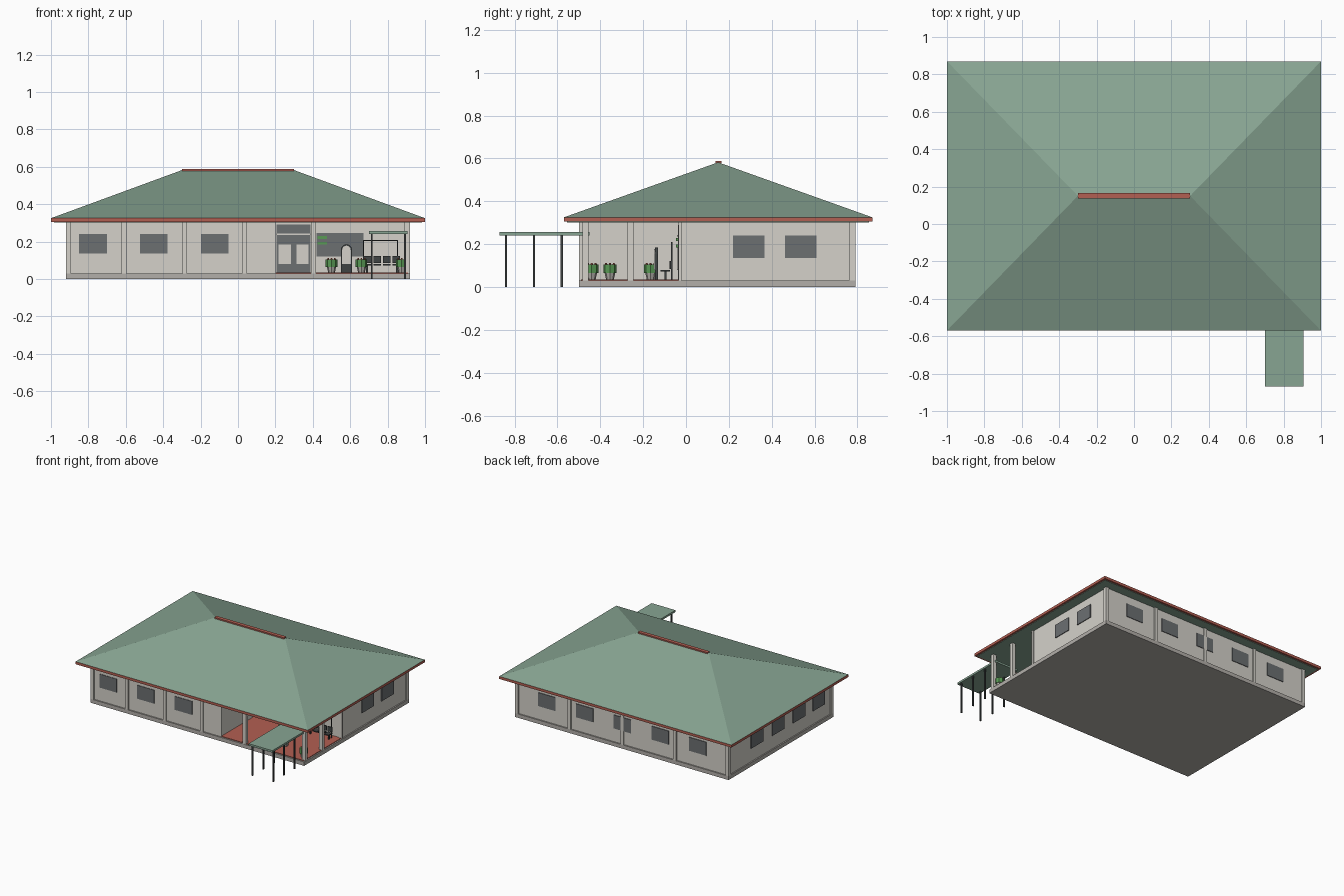
import bpy, bmesh, math
from mathutils import Matrix

cube = bpy.data.objects.get("Cube")
if cube:
    bpy.data.objects.remove(cube, do_unlink=True)


def material(name, r, g, b):
    m = bpy.data.materials.new(name)
    m.use_nodes = True
    m.diffuse_color = (r, g, b, 1)
    m.node_tree.nodes["Principled BSDF"].inputs["Base Color"].default_value = (r, g, b, 1)
    return m


WALL = material("pale plaster", 0.66, 0.64, 0.59)
BASE = material("grey concrete", 0.45, 0.43, 0.4)
ROOF = material("roof green", 0.245, 0.375, 0.29)
RED = material("brick red", 0.45, 0.115, 0.085)
GLASS = material("window grey", 0.15, 0.16, 0.167)
DARK = material("dark metal", 0.05, 0.056, 0.056)
LEAF = material("leaf green", 0.1, 0.32, 0.09)


def finish(name, bm, mat):
    mesh = bpy.data.meshes.new(name)
    bm.to_mesh(mesh)
    bm.free()
    mesh.materials.append(mat)
    ob = bpy.data.objects.new(name, mesh)
    bpy.context.collection.objects.link(ob)
    return ob


def box(name, x, y, z, mat):
    """Box from (low, high) pairs along each axis."""
    bm = bmesh.new()
    mid = [(p[0] + p[1]) / 2 for p in (x, y, z)]
    size = [p[1] - p[0] for p in (x, y, z)]
    bmesh.ops.create_cube(bm, size=1, matrix=Matrix.Translation(mid) @ Matrix.Diagonal((*size, 1)))
    return finish(name, bm, mat)


def drum(name, x, y, z, r1, r2, mat, sides=8):
    bm = bmesh.new()
    bmesh.ops.create_cone(bm, cap_ends=True, segments=sides, radius1=r1, radius2=r2, depth=z[1] - z[0],
                          matrix=Matrix.Translation((x, y, (z[0] + z[1]) / 2)))
    return finish(name, bm, mat)


def around(c, half):
    return (c - half, c + half)


# Floor slab and porch floor
FLOOR, TOP = 0.03, 0.306
box("floor_slab", (-0.92, 0.92), (-0.5, 0.79), (0, FLOOR), BASE)
box("porch_floor", (0.2, 0.91), (-0.49, -0.02), (FLOOR, 0.035), RED)

# Walls: front wing beside the porch, and rear block
box("front_wing_wall", (-0.91, 0.2), (-0.49, 0.1), (FLOOR, TOP), WALL)
box("rear_block_wall", (-0.91, 0.91), (-0.03, 0.78), (FLOOR, TOP), WALL)

# Pillars standing proud of the walls
H = 0.013
for x in (-0.907, -0.61, -0.285, 0.035):
    box("front_pillar", around(x, H), (-0.5, -0.47), (FLOOR, TOP), WALL)
for x in (-0.907, -0.455, 0, 0.455, 0.907):
    box("back_pillar", around(x, H), (0.76, 0.79), (FLOOR, TOP), WALL)
box("side_pillar", (0.89, 0.92), (-0.035, -0.02), (FLOOR, TOP), WALL)
for x, y in ((0.403, -0.485), (0.905, -0.47), (0.905, -0.26)):
    box("porch_column", around(x, 0.014), around(y, 0.014), (FLOOR, TOP), WALL)

# Windows
W, PANE = 0.074, (0.135, 0.24)
for x in (-0.775, -0.45, -0.125):
    box("front_window", around(x, W), (-0.494, -0.488), PANE, GLASS)
for x in (-0.65, -0.325, 0, 0.325, 0.65):
    box("back_window", around(x, W), (0.778, 0.785), PANE, GLASS)
for y in (-0.33, -0.085, 0.17, 0.43):
    box("right_window", (-0.916, -0.909), around(y, W), PANE, GLASS)
for y in (0.293, 0.535):
    box("left_window", (0.909, 0.916), around(y, W), PANE, GLASS)
box("porch_window", (0.42, 0.67), (-0.038, -0.029), (0.12, 0.245), GLASS)

# Entrance door with transom bars and two leaf panels
box("entrance_door", (0.205, 0.388), (-0.038, -0.029), (0.035, 0.29), GLASS)
for x in (0.25, 0.345):
    box("door_panel", around(x, 0.033), (-0.042, -0.036), (0.08, 0.185), WALL)
box("door_transom", (0.205, 0.388), (-0.042, -0.036), (0.235, 0.243), WALL)

# Hipped roof: pyramid-like shell over a red fascia, with a ridge cap
EAVE, RIDGE = 0.325, 0.582
bm = bmesh.new()
corners = [bm.verts.new((x, y, EAVE)) for x, y in ((-1, -0.57), (1, -0.57), (1, 0.87), (-1, 0.87))]
west, east = (bm.verts.new((x, 0.15, RIDGE)) for x in (-0.3, 0.3))
a, b, c, d = corners
for face in ((a, b, east, west), (b, c, east), (c, d, west, east), (d, a, west), (d, c, b, a)):
    bm.faces.new(face)
finish("hipped_roof", bm, ROOF)
box("fascia", (-1, 1), (-0.57, 0.87), (0.305, EAVE), RED)
box("soffit", (-0.985, 0.985), (-0.555, 0.855), (0.302, 0.306), ROOF)
box("ridge_cap", (-0.3, 0.3), (0.137, 0.165), (0.578, 0.588), RED)

# Entrance canopy on thin posts
box("canopy", (0.7, 0.905), (-0.87, -0.45), (0.241, 0.256), ROOF)
for x in (0.715, 0.892):
    for y in (-0.84, -0.71, -0.58):
        box("canopy_post", around(x, 0.005), around(y, 0.005), (0, 0.242), DARK)

# Potted plants
for x, y in ((0.5, -0.165), (0.66, -0.355), (0.875, -0.44)):
    drum("plant_pot", x, y, (0.035, 0.07), 0.018, 0.026, BASE)
    drum("plant_leaves", x, y, (0.065, 0.105), 0.031, 0.031, LEAF)
    for i in range(4):
        t = i * math.pi / 2
        drum("flower", x + 0.018 * math.cos(t), y + 0.018 * math.sin(t), (0.1, 0.112), 0.007, 0.004, RED, 6)

# Round-headed stand in front of the porch window
for r, y, mat in ((0.03, (-0.145, -0.13), DARK), (0.023, (-0.149, -0.143), WALL)):
    box("stand_body", around(0.58, r), y, (0.08 if mat is WALL else 0.035, 0.155), mat)
    bm = bmesh.new()
    bmesh.ops.create_cone(bm, cap_ends=True, segments=16, radius1=r, radius2=r, depth=y[1] - y[0],
                          matrix=Matrix.Translation((0.58, sum(y) / 2, 0.155)) @ Matrix.Rotation(math.pi / 2, 4, "X"))
    finish("stand_head", bm, mat)

# Row of waiting seats
for i in range(4):
    x = 0.695 + i * 0.05
    box("seat", around(x, 0.02), (-0.12, -0.075), (0.072, 0.08), DARK)
    box("seat_back", around(x, 0.02), (-0.078, -0.07), (0.085, 0.122), DARK)
for x in (0.69, 0.85):
    box("seat_leg", around(x, 0.005), (-0.1, -0.09), (0.035, 0.075), DARK)

# Notice boards and slim rail frame
for z in (0.192, 0.222):
    box("notice_board", (0.425, 0.475), (-0.046, -0.037), around(z, 0.007), LEAF)
box("rail_top", (0.67, 0.855), (-0.07, -0.064), (0.203, 0.209), DARK)
for x in (0.67, 0.852):
    box("rail_upright", around(x, 0.003), (-0.07, -0.064), (0.035, 0.209), DARK)
